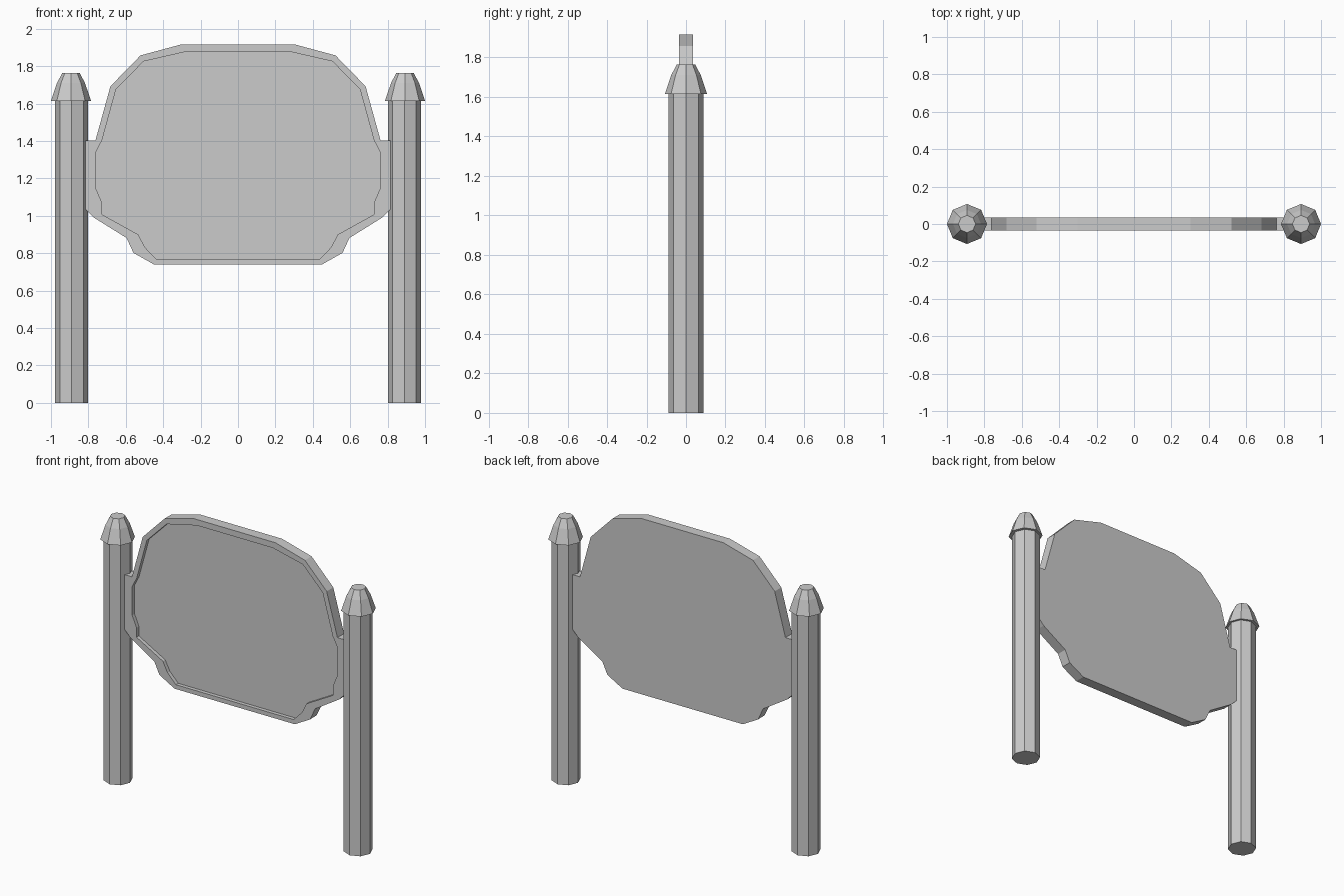
import bpy, bmesh, math

cube = bpy.data.objects.get("Cube")
if cube:
    bpy.data.objects.remove(cube, do_unlink=True)

grey = bpy.data.materials.new("light_grey")
grey.use_nodes = True
grey.diffuse_color = (0.6, 0.6, 0.6, 1)
grey.node_tree.nodes["Principled BSDF"].inputs["Base Color"].default_value = (0.6, 0.6, 0.6, 1)


def finish(name, bm):
    bmesh.ops.recalc_face_normals(bm, faces=bm.faces)
    mesh = bpy.data.meshes.new(name)
    bm.to_mesh(mesh)
    bm.free()
    mesh.materials.append(grey)
    obj = bpy.data.objects.new(name, mesh)
    bpy.context.collection.objects.link(obj)
    return obj


def loft(name, rings):
    """Join matching closed rings of points and close both ends."""
    bm = bmesh.new()
    loops = [[bm.verts.new(p) for p in ring] for ring in rings]
    for a, b in zip(loops, loops[1:]):
        for i in range(len(a)):
            j = (i + 1) % len(a)
            bm.faces.new((a[i], a[j], b[j], b[i]))
    bm.faces.new(loops[0])
    bm.faces.new(loops[-1])
    return finish(name, bm)


def octagon(x, radius, z):
    return [(x + radius * math.cos(k * math.pi / 4),
             radius * math.sin(k * math.pi / 4), z) for k in range(8)]


# Posts with tapered caps
for side, s in (("left", 1), ("right", -1)):
    loft(side + "_post", [octagon(s * 0.89, 0.089, z) for z in (0, 1.63)])
    loft(side + "_post_cap", [octagon(s * 0.893, r, z) for r, z in
                              ((0.107, 1.615), (0.075, 1.71), (0.046, 1.765))])

# Half outlines of the board and of its sunken panel, top to bottom
outer = [(0.302, 1.917), (0.521, 1.858), (0.682, 1.693), (0.762, 1.404),
         (0.82, 1.404), (0.82, 1.2), (0.82, 1.04), (0.773, 0.992),
         (0.596, 0.882), (0.559, 0.802), (0.447, 0.739)]
inner = [(0.281, 1.877), (0.505, 1.826), (0.652, 1.677), (0.727, 1.404),
         (0.76, 1.34), (0.76, 1.147), (0.728, 1.072), (0.728, 1.008),
         (0.533, 0.9), (0.498, 0.832), (0.436, 0.768)]


def outline(half, y):
    whole = half + [(-x, z) for x, z in reversed(half)]
    return [(x, y, z) for x, z in whole]


# Board: flat back, rim on the front, recessed panel
loft("sign_board", [outline(outer, 0.035), outline(outer, -0.035),
                    outline(inner, -0.035), outline(inner, -0.01)])
